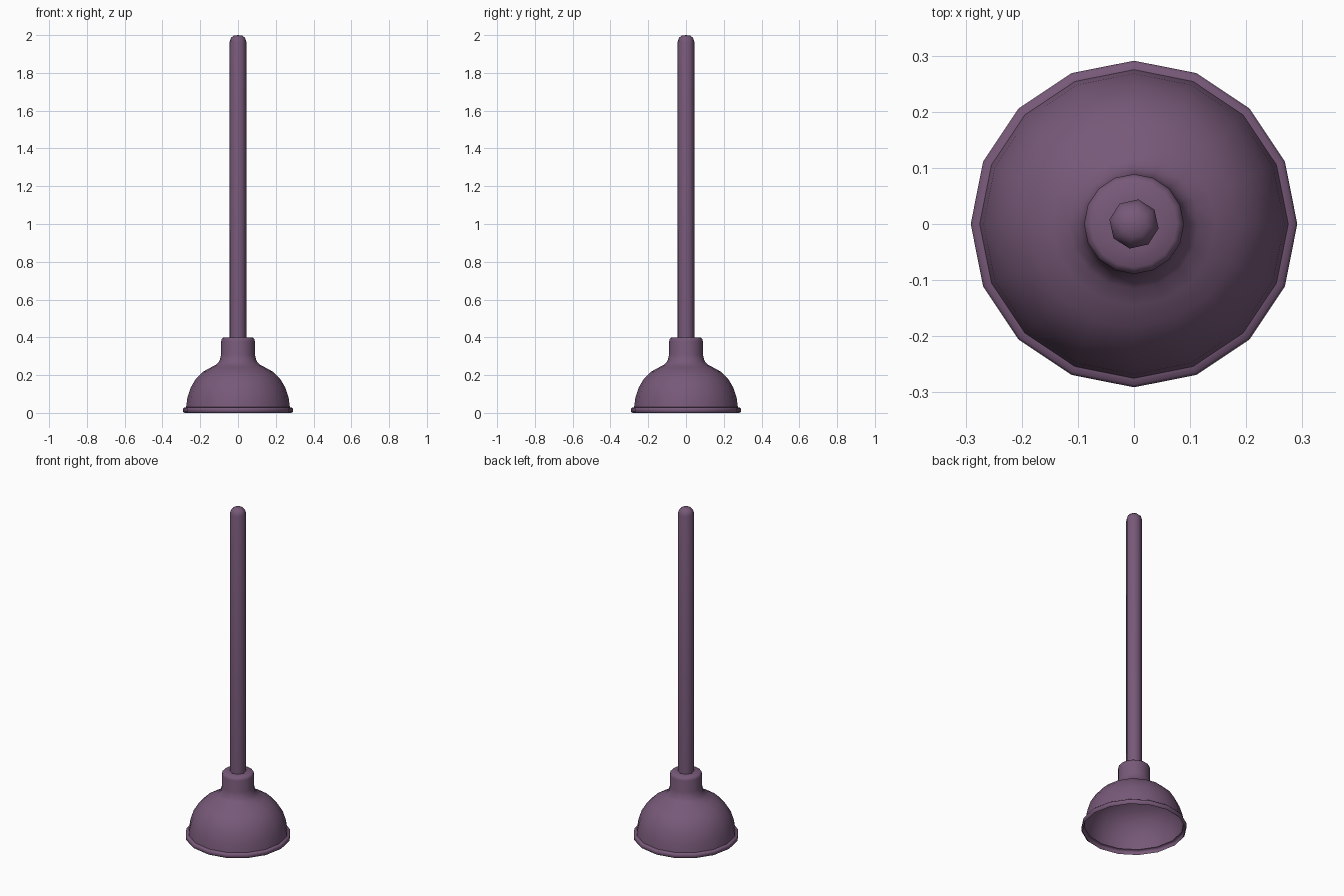
import bpy, bmesh
from math import radians, sin, cos, tau

if "Cube" in bpy.data.objects:
    bpy.data.objects.remove(bpy.data.objects["Cube"])

mat = bpy.data.materials.new("plum")
mat.diffuse_color = (0.185, 0.1, 0.19, 1)
mat.use_nodes = True
mat.node_tree.nodes["Principled BSDF"].inputs["Base Color"].default_value = mat.diffuse_color


def lathe(name, profile, sides, turn=0.0, angle=40):
    """Spin a (radius, z) profile, listed bottom to top, around z; radius 0 makes a pole."""
    bm = bmesh.new()
    rings = []
    for r, z in profile:
        if r == 0:
            rings.append([bm.verts.new((0, 0, z))] * sides)
        else:
            rings.append([bm.verts.new((r * cos(turn + tau * i / sides),
                                        r * sin(turn + tau * i / sides), z))
                          for i in range(sides)])
    for a, b in zip(rings, rings[1:]):
        for i in range(sides):
            j = (i + 1) % sides
            bm.faces.new(list(dict.fromkeys((a[i], a[j], b[j], b[i]))))
    mesh = bpy.data.meshes.new(name)
    bm.to_mesh(mesh)
    bm.free()
    mesh.materials.append(mat)
    obj = bpy.data.objects.new(name, mesh)
    bpy.context.collection.objects.link(obj)
    bpy.ops.object.select_all(action='DESELECT')
    obj.select_set(True)
    bpy.context.view_layer.objects.active = obj
    bpy.ops.object.shade_smooth_by_angle(angle=radians(angle))
    return obj


# Thin rubber cup, open below: rim, dome, neck and collar
lathe("rubber_cup", [
    (0.283, 0.0), (0.291, 0.006), (0.291, 0.022), (0.286, 0.028), (0.275, 0.03),
    (0.268, 0.08), (0.25, 0.135), (0.222, 0.182), (0.185, 0.218),
    (0.145, 0.24), (0.115, 0.256), (0.098, 0.275), (0.089, 0.31),
    (0.089, 0.38), (0.086, 0.392), (0.077, 0.399), (0.04, 0.4)], 16, angle=60)

# Handle with a rounded end
lathe("handle", [
    (0, 0.36), (0.0445, 0.36), (0.0445, 1.965), (0.038, 1.985),
    (0.024, 1.997), (0, 2.0)], 8, radians(-10), 60)
